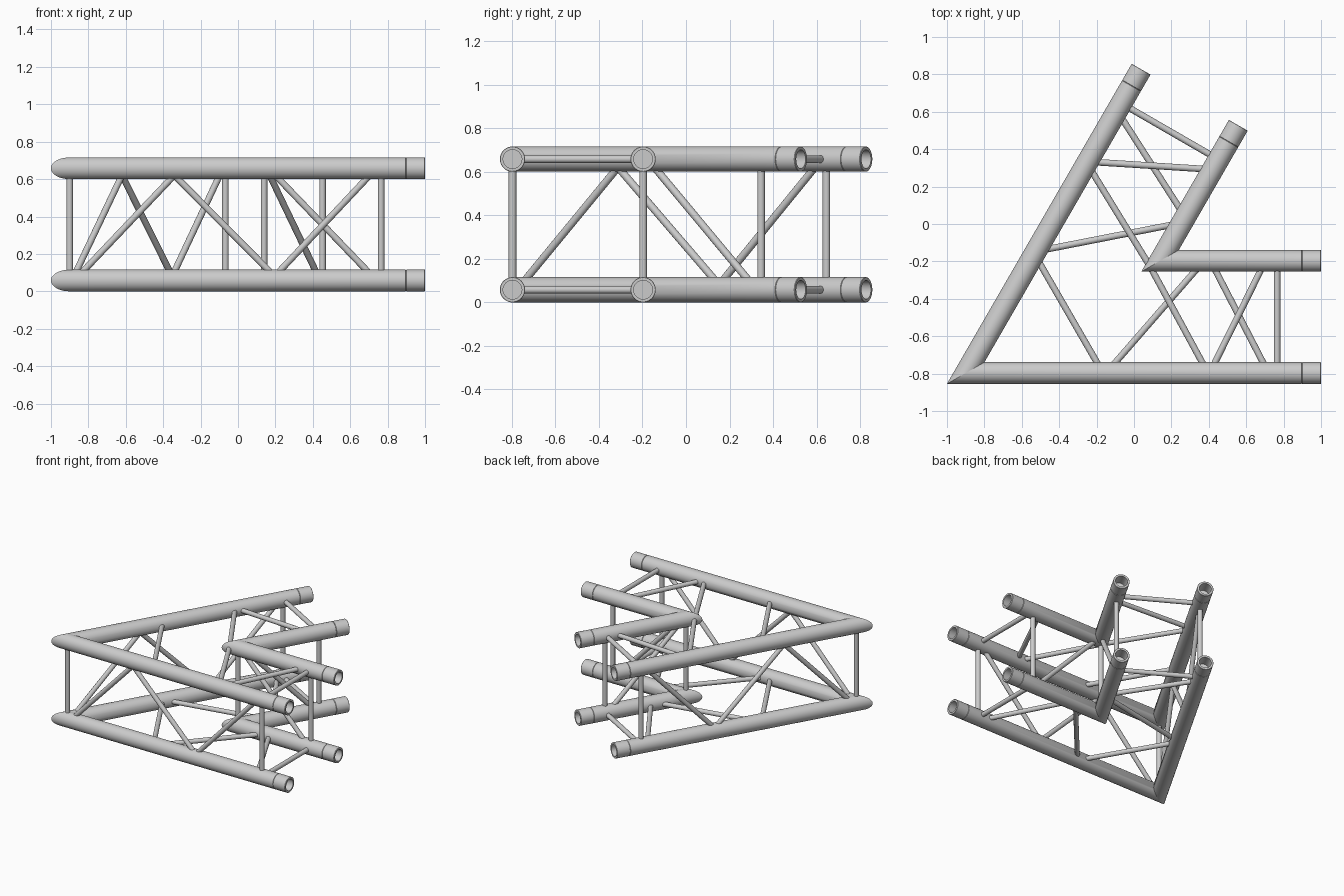
import bpy, bmesh
from math import cos, sin, pi, sqrt, radians
from mathutils import Vector

if "Cube" in bpy.data.objects:
    bpy.data.objects.remove(bpy.data.objects["Cube"])

R, BR = 0.058, 0.0175            # chord and brace radius
LOW, HIGH, W = 0.058, 0.658, 0.6  # chord heights, truss width
CORNER = Vector((-0.9, -0.797, 0))
INNER = W * sqrt(3)              # distance along a leg where the inner chords meet
# Each leg: direction, inward normal, length
LEGS = {
    "front": (Vector((1, 0, 0)), Vector((0, 1, 0)), 1.9),
    "back": (Vector((0.5, sqrt(3) / 2, 0)), Vector((sqrt(3) / 2, -0.5, 0)), 1.876),
}


def pt(leg, s, t, z):
    d, n, _ = LEGS[leg]
    return CORNER + d * s + n * t + Vector((0, 0, z))


def finish(bm, name):
    bmesh.ops.recalc_face_normals(bm, faces=bm.faces)
    me = bpy.data.meshes.new(name)
    bm.to_mesh(me)
    bm.free()
    ob = bpy.data.objects.new(name, me)
    bpy.context.collection.objects.link(ob)
    bpy.ops.object.select_all(action='DESELECT')
    ob.select_set(True)
    bpy.context.view_layer.objects.active = ob
    bpy.ops.object.shade_smooth_by_angle(angle=radians(35))


def chord(name, leg, t0, z0, seg=40):
    """Mitred tube with a seam and an open socket at its end."""
    end = LEGS[leg][2]
    prof = [(None, R), (end - 0.104, R), (end - 0.102, R - 0.003), (end - 0.1, R),
            (end - 0.002, R), (end, R - 0.002), (end, 0.043), (end - 0.1, 0.043)]
    bm = bmesh.new()
    rings = []
    for s, r in prof:
        ring = []
        for i in range(seg):
            a = 2 * pi * i / seg
            t = t0 + r * cos(a)
            ring.append(bm.verts.new(pt(leg, t * sqrt(3) if s is None else s, t, z0 + r * sin(a))))
        rings.append(ring)
    for a, b in zip(rings, rings[1:]):
        for i in range(seg):
            j = (i + 1) % seg
            bm.faces.new((a[i], a[j], b[j], b[i]))
    bm.faces.new(rings[-1])
    bm.faces.new(rings[0])
    finish(bm, name)


def brace(name, p, q, extend=0.03):
    """Thin round bar whose ends sink into the chords."""
    d = (q - p).normalized()
    p, q = p - d * extend, q + d * extend
    bm = bmesh.new()
    bmesh.ops.create_cone(bm, cap_ends=True, segments=20, radius1=BR, radius2=BR, depth=(q - p).length)
    bm.transform(d.to_track_quat('Z', 'Y').to_matrix().to_4x4())
    bmesh.ops.translate(bm, vec=(p + q) / 2, verts=bm.verts)
    finish(bm, name)


B, T = LOW + 0.058, HIGH - 0.058   # facing surfaces of lower and upper chords
POST = 1.665                       # end post position along a leg

for leg in LEGS:
    for lvl, z in (("lower", LOW), ("upper", HIGH)):
        # Main chords and the end crossbar
        chord(f"{leg}_outer_{lvl}_chord", leg, 0, z)
        chord(f"{leg}_inner_{lvl}_chord", leg, W, z)
        brace(f"{leg}_{lvl}_crossbar", pt(leg, POST, 0.055, z), pt(leg, POST, W - 0.055, z))
    # End posts
    for side, t in (("outer", 0), ("inner", W)):
        brace(f"{leg}_{side}_end_post", pt(leg, POST, t, B), pt(leg, POST, t, T))
    # Zigzag in the vertical faces
    for i, (s1, z1, s2, z2) in enumerate([(0.08, B, 0.54, T), (0.58, T, 1.06, B), (1.13, B, 1.585, T)]):
        brace(f"{leg}_outer_diagonal_{i}", pt(leg, s1, 0, z1), pt(leg, s2, 0, z2))
    brace(f"{leg}_inner_diagonal", pt(leg, INNER + 0.08, W, T), pt(leg, INNER + 0.545, W, B))
    # Zigzag in the horizontal faces, opposite handed above and below
    flat = {LOW: [(0.80, 1.225), (1.59, 1.338)], HIGH: [(1.265, 1.0), (1.333, 1.575)]}
    for z, pairs in flat.items():
        lvl = "lower" if z == LOW else "upper"
        for i, (so, si) in enumerate(pairs):
            brace(f"{leg}_{lvl}_diagonal_{i}", pt(leg, so, 0.056, z), pt(leg, si, W - 0.056, z))

# Corner posts
brace("outer_corner_post", pt("front", 0, 0, B), pt("front", 0, 0, T))
brace("inner_corner_post", pt("front", INNER, W, B), pt("front", INNER, W, T))

# Ties across the outer corner
for lvl, z in (("lower", LOW), ("upper", HIGH)):
    brace(f"{lvl}_corner_tie", pt("front", 0.7, 0.06, z), pt("back", 0.7, 0.06, z))
